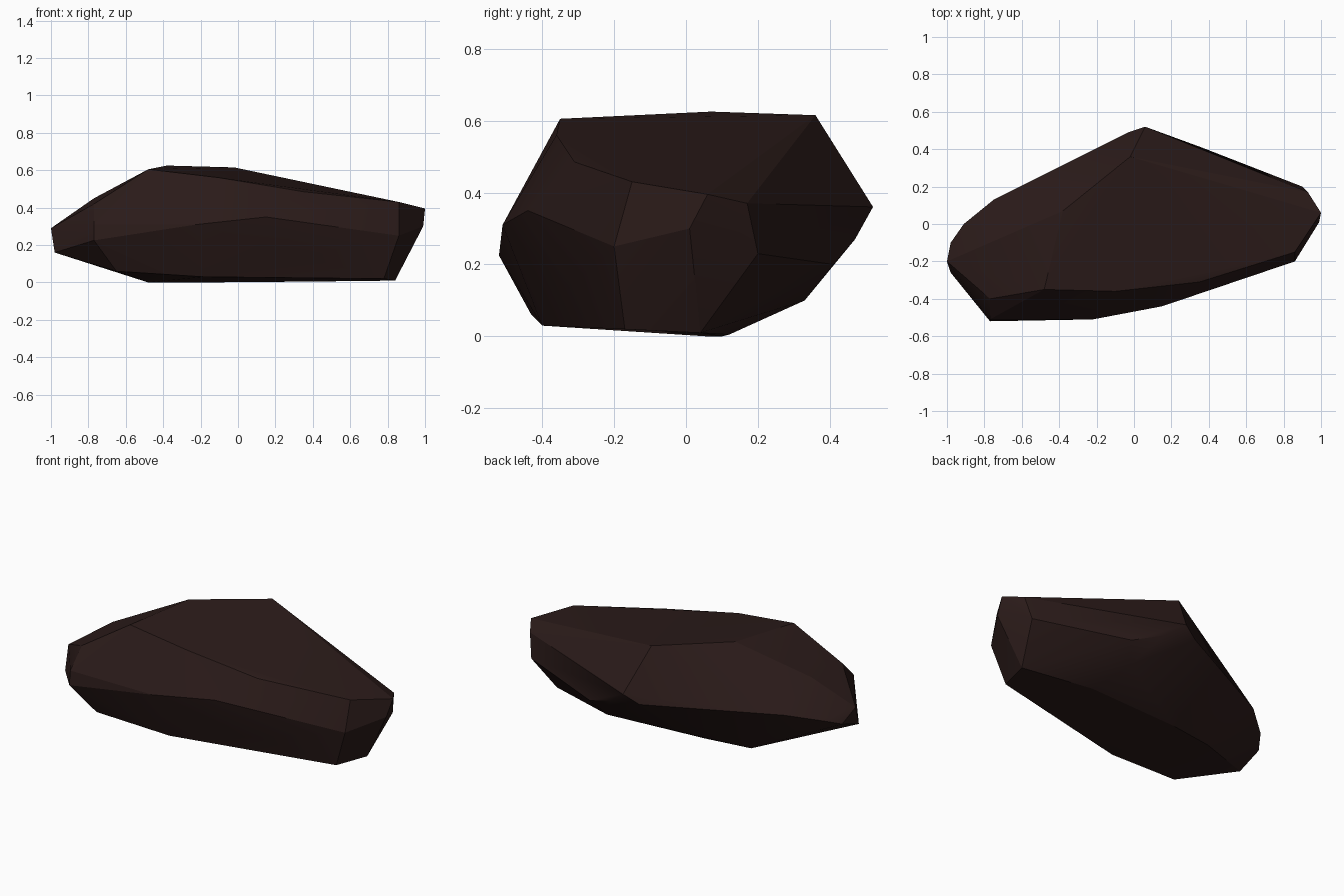
import bpy, bmesh, math

if "Cube" in bpy.data.objects:
    bpy.data.objects.remove(bpy.data.objects["Cube"])

# rock corners by tier: crown, waist, foot
crown = [(-.48,-.35,.605), (-.38,.07,.625), (-.02,.36,.615), (-.1,-.36,.56),
         (.35,-.31,.485), (.86,-.15,.43), (1,.06,.395), (.93,.17,.37),
         (-.77,-.4,.42), (-.77,-.1,.45)]
waist = [(-1,-.2,.29), (-.98,-.26,.16), (-.98,-.1,.22), (-.91,0,.26), (-.75,.13,.3),
         (-.03,.49,.31), (.06,.52,.36), (.18,.47,.27), (.36,.41,.2), (.9,.2,.23),
         (.99,.01,.3), (.86,-.2,.25), (.15,-.44,.35), (-.22,-.51,.31), (-.77,-.51,.31),
         (-.77,-.52,.225)]
foot = [(-.65,-.43,.06), (-.18,-.4,.03), (.64,-.2,.02), (.78,-.17,.02), (.84,.04,.01),
        (.4,.12,.005), (.3,.33,.1), (-.48,.06,0), (.35,-.33,.135), (-.2,.1,.0)]

# faceted body wrapped around the corners
bm = bmesh.new()
for p in crown + waist + foot:
    bm.verts.new(p)
res = bmesh.ops.convex_hull(bm, input=bm.verts)
junk = {g for k in ("geom_interior", "geom_unused") for g in res[k]
        if isinstance(g, bmesh.types.BMVert)}
bmesh.ops.delete(bm, geom=list(junk), context='VERTS')
bmesh.ops.dissolve_limit(bm, angle_limit=math.radians(3), verts=bm.verts, edges=bm.edges)
bmesh.ops.recalc_face_normals(bm, faces=bm.faces)
mesh = bpy.data.meshes.new("rock")
bm.to_mesh(mesh)
bm.free()
rock = bpy.data.objects.new("rock", mesh)
bpy.context.collection.objects.link(rock)

# dark brown stone
stone = bpy.data.materials.new("dark_stone")
stone.diffuse_color = (.024, .011, .010, 1)
stone.use_nodes = True
stone.node_tree.nodes["Principled BSDF"].inputs["Base Color"].default_value = stone.diffuse_color
mesh.materials.append(stone)

# soft shading across shallow edges only
bpy.context.view_layer.objects.active = rock
rock.select_set(True)
bpy.ops.object.shade_smooth_by_angle(angle=math.radians(22))
